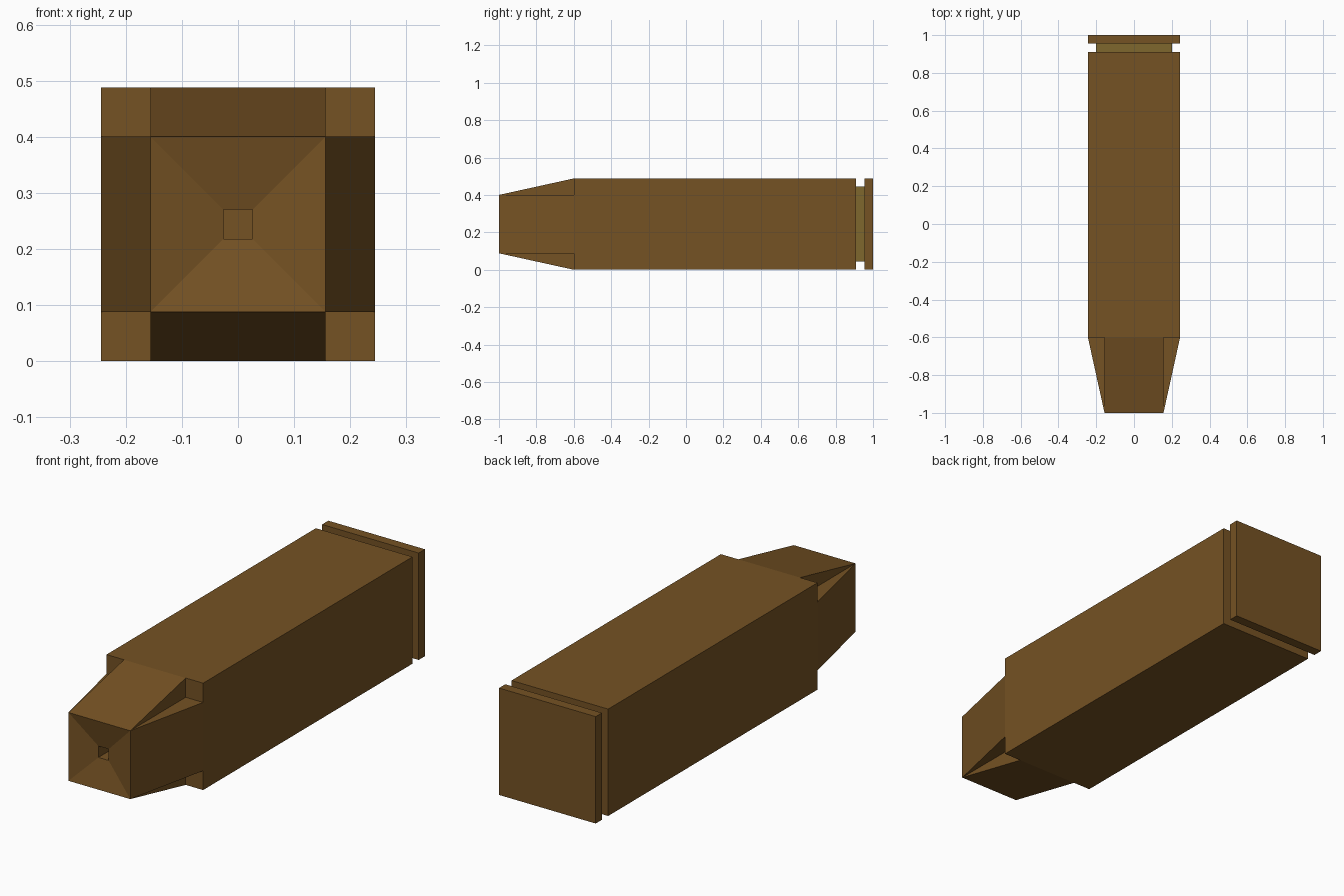
import bpy, bmesh

if "Cube" in bpy.data.objects:
    bpy.data.objects.remove(bpy.data.objects["Cube"])

HALF = 0.244   # half width of the body
CZ = 0.244     # height of the long axis
NOSE = 0.156   # half width of the nose tip


def material(name, rgb):
    m = bpy.data.materials.new(name)
    m.diffuse_color = (*rgb, 1)
    m.use_nodes = True
    m.node_tree.nodes["Principled BSDF"].inputs["Base Color"].default_value = m.diffuse_color
    return m


brown = material("brown", (0.178, 0.084, 0.017))
olive = material("olive brown", (0.212, 0.135, 0.027))


def finish(name, bm, mat):
    bmesh.ops.recalc_face_normals(bm, faces=bm.faces)
    me = bpy.data.meshes.new(name)
    bm.to_mesh(me)
    bm.free()
    me.materials.append(mat)
    ob = bpy.data.objects.new(name, me)
    bpy.context.collection.objects.link(ob)
    return ob


def block(name, half, y0, y1, mat):
    bm = bmesh.new()
    bmesh.ops.create_cube(bm, size=1)
    for v in bm.verts:
        v.co = (v.co.x * 2 * half, y0 + (v.co.y + 0.5) * (y1 - y0), CZ + v.co.z * 2 * half)
    return finish(name, bm, mat)


# Case, extraction groove and rim
block("case_body", HALF, -0.6, 0.91, brown)
block("groove", 0.2, 0.91, 0.955, olive)
block("rim", HALF, 0.955, 1.0, brown)

# Nose: four wedges tapering to a square tip with a dished face and a small hole
bm = bmesh.new()


def turned(x, z, y):
    """The same point repeated at four quarter turns about the long axis."""
    pts = []
    for _ in range(4):
        pts.append(bm.verts.new((x, y, CZ + z)))
        x, z = -z, x
    return pts


tip = turned(NOSE, NOSE, -1.0)
dish = turned(0.026, 0.026, -0.97)
hole = turned(0.026, 0.026, -0.72)
inner = turned(NOSE, NOSE, -0.6)
start = turned(NOSE, HALF, -0.6)
end = turned(-NOSE, HALF, -0.6)

for k in range(4):
    n = (k + 1) % 4
    bm.faces.new((tip[k], tip[n], end[k], start[k]))     # sloping wedge
    bm.faces.new((tip[k], start[k], inner[k]))           # wedge sides
    bm.faces.new((tip[n], inner[n], end[k]))
    bm.faces.new((inner[k], start[k], end[k], inner[n]))  # back of wedge
    bm.faces.new((tip[k], dish[k], dish[n], tip[n]))     # dished tip
    bm.faces.new((dish[k], hole[k], hole[n], dish[n]))   # hole wall
bm.faces.new(hole)
bm.faces.new(inner)
finish("nose", bm, brown)
